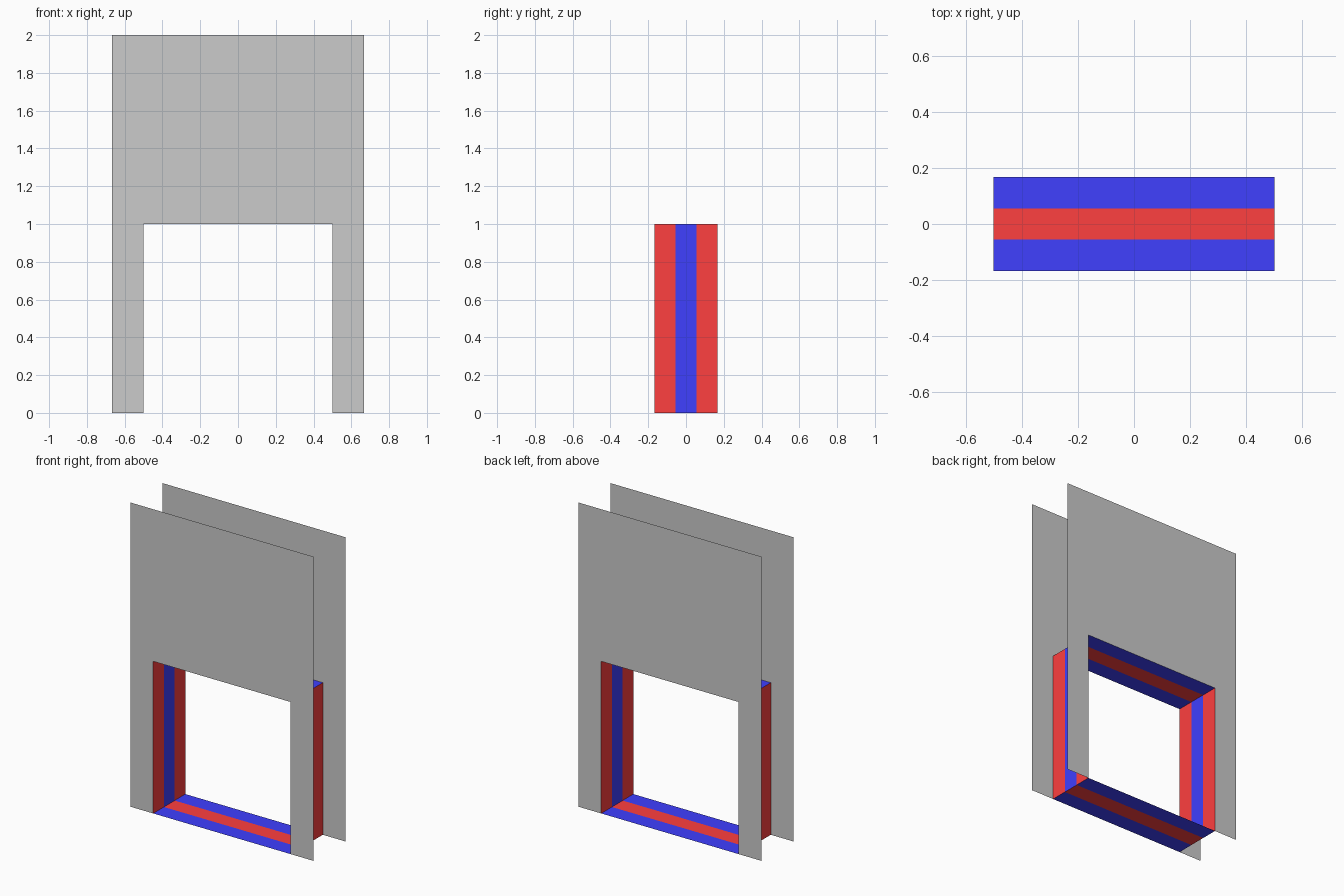
import bpy

if "Cube" in bpy.data.objects:
    bpy.data.objects.remove(bpy.data.objects["Cube"])

W, H = 0.5, 1.0          # opening half width and height
D = 1 / 6                # half depth between the two sheets
OUT, TOP = 2 / 3, 2.0    # outer half width and height of the sheets
S = 2 * D / 3            # stripe width


def material(name, color):
    m = bpy.data.materials.new(name)
    m.diffuse_color = color
    m.use_nodes = True
    m.node_tree.nodes["Principled BSDF"].inputs["Base Color"].default_value = m.diffuse_color
    return m


def sheet(name, verts, faces, mats=()):
    me = bpy.data.meshes.new(name)
    me.from_pydata(verts, [], faces)
    ob = bpy.data.objects.new(name, me)
    bpy.context.collection.objects.link(ob)
    for m in mats:
        me.materials.append(m)
    return ob


def striped_panel(name, a, b, outer, inner):
    """Three stripes swept along y between the (x, z) points a and b."""
    verts = [(x, -D + i * S, z) for i in range(4) for x, z in (a, b)]
    faces = [(2 * i, 2 * i + 1, 2 * i + 3, 2 * i + 2) for i in range(3)]
    ob = sheet(name, verts, faces, (outer, inner))
    ob.data.polygons[1].material_index = 1


red = material("red", (1.0, 0.05, 0.05, 1))
blue = material("blue", (0.05, 0.05, 1.0, 1))

# Front and back wall sheets with a doorway notch
outline = [(-OUT, 0), (-W, 0), (-W, H), (W, H),
           (W, 0), (OUT, 0), (OUT, TOP), (-OUT, TOP)]
for name, y in (("front_wall", -D), ("back_wall", D)):
    pts = outline if y < 0 else outline[::-1]
    sheet(name, [(x, y, z) for x, z in pts], [tuple(range(len(pts)))])

# Striped lining of the opening
striped_panel("left_jamb", (-W, H), (-W, 0), red, blue)
striped_panel("right_jamb", (W, 0), (W, H), red, blue)
striped_panel("sill", (-W, 0), (W, 0), blue, red)
striped_panel("lintel", (-W, H), (W, H), blue, red)
